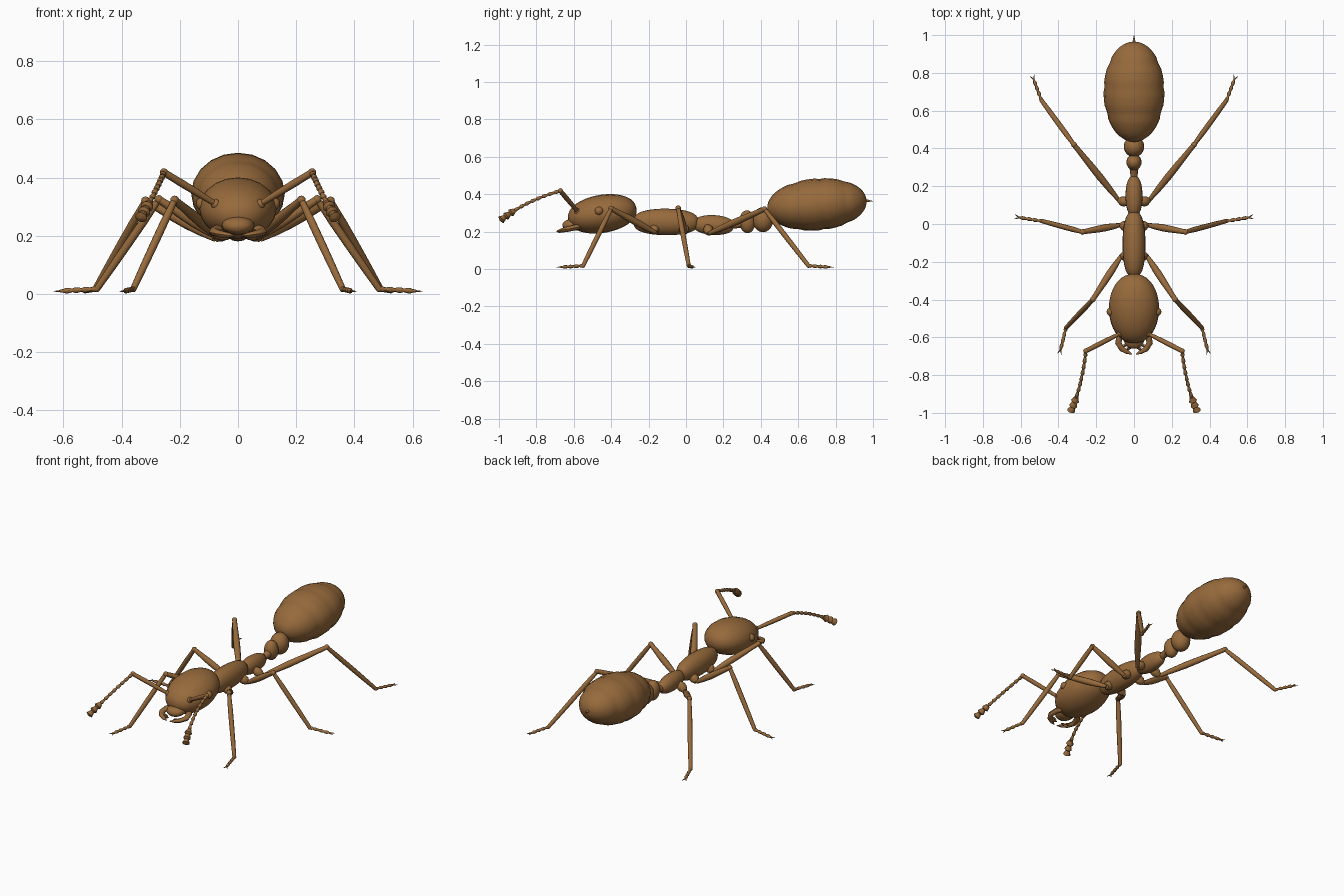
import bpy, bmesh, math
from mathutils import Vector

if "Cube" in bpy.data.objects:
    bpy.data.objects.remove(bpy.data.objects["Cube"])

brown = bpy.data.materials.new("warm_brown")
brown.use_nodes = True
colour = (0.31, 0.145, 0.045, 1)
brown.diffuse_color = colour
brown.node_tree.nodes["Principled BSDF"].inputs["Base Color"].default_value = colour


def loft(name, points, radii, wide=1.0, sides=12):
    """Skin oval rings along a path; wide stretches each ring sideways."""
    points = [Vector(p) for p in points]
    bm = bmesh.new()
    rings = []
    last = len(points) - 1
    for i, (p, r) in enumerate(zip(points, radii)):
        along = (points[min(i + 1, last)] - points[max(i - 1, 0)]).normalized()
        side = along.cross(Vector((0, 0, 1))).normalized()
        up = side.cross(along)
        ring = []
        for k in range(sides):
            a = math.tau * k / sides
            ring.append(bm.verts.new(p + r * (wide * math.cos(a) * side + math.sin(a) * up)))
        rings.append(ring)
    for a, b in zip(rings, rings[1:]):
        for k in range(sides):
            n = (k + 1) % sides
            bm.faces.new((a[k], a[n], b[n], b[k]))
    bm.faces.new(rings[0])
    bm.faces.new(rings[-1])
    bmesh.ops.recalc_face_normals(bm, faces=bm.faces)
    mesh = bpy.data.meshes.new(name)
    bm.to_mesh(mesh)
    bm.free()
    mesh.materials.append(brown)
    obj = bpy.data.objects.new(name, mesh)
    bpy.context.collection.objects.link(obj)
    bpy.ops.object.select_all(action="DESELECT")
    obj.select_set(True)
    bpy.context.view_layer.objects.active = obj
    bpy.ops.object.shade_smooth_by_angle(angle=math.radians(50))
    return obj


def egg(name, start, end, height, width, power=1.0, bands=0, steps=20, sides=20):
    """Ellipsoid between two tips; lower power is blunter, bands add overlapping plates."""
    start, end = Vector(start), Vector(end)
    points, radii = [], []
    for i in range(steps + 1):
        a = math.pi * (0.01 + 0.98 * i / steps)
        t = (1 - math.cos(a)) / 2
        ridge = 1 - 0.03 * ((t * bands) % 1 < 0.25) if bands else 1
        points.append(start.lerp(end, t))
        radii.append(height * math.sin(a) ** power * ridge)
    return loft(name, points, radii, width / height, sides)


def ball(name, centre, r):
    c = Vector(centre)
    return egg(name, c - Vector((0, r, 0)), c + Vector((0, r, 0)), r, r, steps=8, sides=12)


def limb(name, a, b, profile, sides=10):
    a, b = Vector(a), Vector(b)
    n = len(profile) - 1
    return loft(name, [a.lerp(b, i / n) for i in range(n + 1)], profile, 1, sides)


# Body
egg("head", (0, -0.63, 0.265), (0, -0.265, 0.325), 0.102, 0.133, 0.9)
egg("face_plate", (0, -0.66, 0.23), (0, -0.54, 0.245), 0.033, 0.056, 0.8, steps=12)
egg("front_thorax", (0, -0.28, 0.253), (0, 0.065, 0.25), 0.071, 0.061, 0.65)
egg("rear_thorax", (0, 0.04, 0.24), (0, 0.255, 0.23), 0.053, 0.045, 0.75)
limb("waist_stalk", (0, 0.2, 0.222), (0, 0.33, 0.25), [0.022, 0.018, 0.022, 0.035])
egg("waist_node", (0, 0.285, 0.25), (0, 0.37, 0.255), 0.061, 0.04)
egg("rear_waist_node", (0, 0.355, 0.258), (0, 0.465, 0.268), 0.066, 0.054)
egg("abdomen", (0, 0.435, 0.322), (0, 0.965, 0.368), 0.139, 0.161, 0.95, bands=4, steps=32)
limb("stinger", (0, 0.95, 0.367), (0, 1.0, 0.362), [0.01, 0.006, 0.001])


def build_leg(name, s, hip, knee, ankle, toe):
    hip, knee, ankle, toe = (Vector((s * x, y, z)) for x, y, z in (hip, knee, ankle, toe))
    root = Vector((hip.x * 0.4, hip.y - 0.01, 0.225))
    limb(name + "_coxa", root, hip, [0.018, 0.027, 0.026, 0.014])
    limb(name + "_femur", hip, knee, [0.01, 0.016, 0.019, 0.018, 0.015, 0.013])
    ball(name + "_knee", knee, 0.015)
    limb(name + "_tibia", knee, ankle, [0.011, 0.014, 0.014, 0.013, 0.011])
    ball(name + "_ankle", ankle, 0.011)
    limb(name + "_foot", ankle, toe, [0.009, 0.01, 0.006] * 4 + [0.005], 8)
    out = (toe - ankle).normalized()
    across = out.cross(Vector((0, 0, 1)))
    for side, label in ((1, "_inner_claw"), (-1, "_outer_claw")):
        tip = toe + out * 0.02 + across * side * 0.012
        limb(name + label, toe - out * 0.005, tip, [0.004, 0.003, 0.001], 6)


legs = {
    "front_leg": ((0.065, -0.165, 0.195), (0.218, -0.4, 0.323), (0.36, -0.55, 0.017), (0.39, -0.67, 0.01)),
    "middle_leg": ((0.07, -0.005, 0.195), (0.272, -0.042, 0.325), (0.485, 0.015, 0.017), (0.612, 0.035, 0.01)),
    "hind_leg": ((0.08, 0.125, 0.19), (0.318, 0.42, 0.32), (0.49, 0.655, 0.017), (0.532, 0.768, 0.01)),
}

# Paired parts
for s, label in ((1, "left_"), (-1, "right_")):
    for name, joints in legs.items():
        build_leg(label + name, s, *joints)

    ball(label + "eye", (s * 0.122, -0.465, 0.31), 0.023)

    # Mandible: flattened hook curving towards the middle
    jaw = [(0.05, -0.56, 0.228), (0.075, -0.59, 0.222), (0.083, -0.63, 0.213),
           (0.064, -0.662, 0.207), (0.035, -0.678, 0.202), (0.01, -0.69, 0.2)]
    loft(label + "mandible", [(s * x, y, z) for x, y, z in jaw],
         [0.014, 0.015, 0.014, 0.012, 0.009, 0.002], 1.2, 8)
    for x, y in ((0.055, -0.645), (0.037, -0.662)):
        limb(label + "mandible_tooth", (s * x, y, 0.205), (s * (x - 0.022), y + 0.004, 0.202),
             [0.009, 0.006, 0.001], 6)

    # Antenna: long straight base, then a beaded arc ending in a club
    elbow = Vector((s * 0.255, -0.672, 0.418))
    ball(label + "antenna_socket", (s * 0.075, -0.58, 0.308), 0.018)
    limb(label + "antenna_base", (s * 0.07, -0.578, 0.305), elbow, [0.009, 0.012, 0.013, 0.012])
    ball(label + "antenna_elbow", elbow, 0.014)
    middle, tip = Vector((s * 0.275, -0.86, 0.365)), Vector((s * 0.336, -0.995, 0.258))
    beads = 11
    path, radii = [], []
    for i in range(beads):
        size = 0.009 if i < beads - 3 else 0.018
        for f, r in ((0, 0.7), (0.35, 0.95), (0.75, 1.2), (1, 0.6)):
            t = (i + f * 0.96) / beads
            path.append(elbow * (1 - t) ** 2 + 2 * t * (1 - t) * middle + tip * t * t)
            radii.append(size * r)
    radii[-1] = 0.004
    loft(label + "antenna_whip", path, radii, 1, 10)
